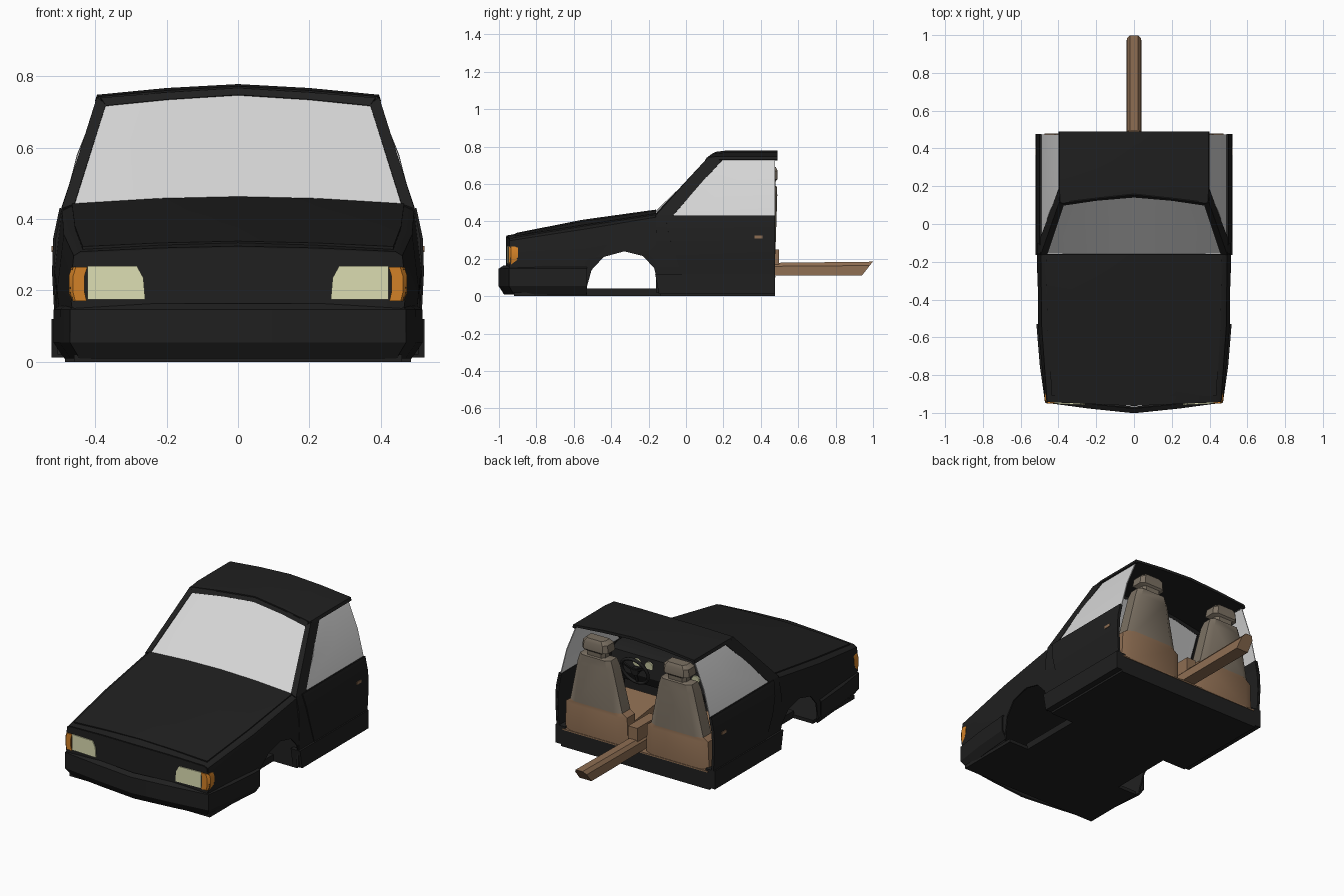
import bpy, bmesh, math
from mathutils import Matrix

if "Cube" in bpy.data.objects:
    bpy.data.objects.remove(bpy.data.objects["Cube"])


def material(name, r, g, b):
    m = bpy.data.materials.new(name)
    m.diffuse_color = (r, g, b, 1)
    m.use_nodes = True
    m.node_tree.nodes["Principled BSDF"].inputs["Base Color"].default_value = m.diffuse_color
    return m


BLACK = material("black paint", 0.014, 0.014, 0.014)
GLASS = material("pale glass", 0.68, 0.68, 0.68)
CREAM = material("cream lamp", 0.72, 0.73, 0.45)
ORANGE = material("orange lamp", 0.65, 0.22, 0.02)
BROWN = material("brown trim", 0.27, 0.155, 0.085)
TAUPE = material("taupe fabric", 0.20, 0.165, 0.125)


def build(name, verts, faces, mat, mirror=False, thick=0, cutter=None):
    """Mesh object, optionally mirrored, thickened and cut, then shaded."""
    me = bpy.data.meshes.new(name)
    me.from_pydata(verts, [], faces)
    bm = bmesh.new()
    bm.from_mesh(me)
    bmesh.ops.remove_doubles(bm, verts=bm.verts, dist=0.0005)
    bmesh.ops.recalc_face_normals(bm, faces=bm.faces)
    bm.to_mesh(me)
    bm.free()
    ob = bpy.data.objects.new(name, me)
    bpy.context.collection.objects.link(ob)
    me.materials.append(mat)
    bpy.ops.object.select_all(action='DESELECT')
    ob.select_set(True)
    bpy.context.view_layer.objects.active = ob
    if mirror:
        ob.modifiers.new("mirror", 'MIRROR')
    if thick:
        s = ob.modifiers.new("thickness", 'SOLIDIFY')
        s.thickness, s.offset = thick, 0
    if cutter:
        b = ob.modifiers.new("arch", 'BOOLEAN')
        b.object, b.operation, b.solver = cutter, 'DIFFERENCE', 'EXACT'
    for m in list(ob.modifiers):
        bpy.ops.object.modifier_apply(modifier=m.name)
    bpy.ops.object.shade_smooth_by_angle(angle=math.radians(32))
    return ob


def loft(name, rows, mat, closed=False, **kw):
    """Skin rows of equal length; closed rows are capped into a solid."""
    n = len(rows[0])
    verts = [p for r in rows for p in r]
    faces = [(i * n + j, i * n + (j + 1) % n, (i + 1) * n + (j + 1) % n, (i + 1) * n + j)
             for i in range(len(rows) - 1) for j in range(n if closed else n - 1)]
    if closed:
        faces += [tuple(range(n)), tuple(range(len(verts) - n, len(verts)))]
    return build(name, verts, faces, mat, **kw)


def prism(name, profile, x0, x1, mat, **kw):
    """Extrude a (y, z) profile along x."""
    return loft(name, [[(x, y, z) for y, z in profile] for x in (x0, x1)], mat, True, **kw)


def box(name, x0, x1, y0, y1, z0, z1, mat, **kw):
    return prism(name, [(y0, z0), (y1, z0), (y1, z1), (y0, z1)], x0, x1, mat, **kw)


# wheel arch cutter
cutter = prism("arch_cutter", [(-.535, -.05), (-.53, .05), (-.505, .14), (-.44, .21), (-.33, .24),
                               (-.23, .215), (-.17, .15), (-.145, .05), (-.14, -.05)], -.7, .7, BLACK)
cutter.hide_render = True

# fenders, nose and hood base
stations = [(-.94, [(.455, .10), (.467, .2), (.457, .295), (.44, .305), (.22, .315), (0, .32)]),
            (-.55, [(.485, .02), (.503, .2), (.485, .355), (.457, .37), (.22, .39), (0, .398)]),
            (-.16, [(.50, .02), (.51, .25), (.49, .42), (.465, .432), (.22, .447), (0, .452)])]
rows = [[(x, y - (.02 * (1 - x / .46) if y < -.9 else 0), z) for x, z in pts] for y, pts in stations]
loft("front_body", rows, BLACK, mirror=True, thick=.008, cutter=cutter)
nose = rows[0] + [(0, -.96, .10)]
build("nose_panel", nose, [tuple(range(len(nose)))], BLACK, mirror=True, thick=.006)

# raised hood panel
hood = [[(x, y, z + .006) for x, z in pts[3:]] for y, pts in
        [(-.91, [0, 0, 0, (.435, .312), (.22, .322), (0, .327)]), stations[1], stations[2]]]
loft("hood", hood, BLACK, mirror=True, thick=.01)

# wrap-around bumper
path = [(.515, -.53), (.497, -.75), (.47, -.945), (.24, -.975), (0, -1.0)]
levels = [(.012, .06), (.055, .004), (.145, .004), (.16, .05)]
loft("bumper", [[(x * (1 - k), -.5 + (y + .5) * (1 - k), z) for x, y in path] for z, k in levels],
     BLACK, mirror=True, thick=.008, cutter=cutter)

# floor in three steps, narrow between the wheels
box("front_floor", -.46, .46, -.92, -.53, 0, .02, BLACK)
box("middle_floor", -.33, .33, -.54, -.13, 0, .04, BLACK)
box("cabin_floor", -.485, .485, -.14, .475, 0, .10, BLACK)
box("carpet", -.475, .475, -.10, .478, .10, .108, BROWN)
box("bulkhead", -.485, .485, -.14, -.12, .02, .425, BLACK)

# sills, side panels and doors
prism("sill", [(-.145, .012), (.475, .012), (.475, .12), (-.165, .12)], .46, .522, BLACK, mirror=True)
side = [(.02, .50), (.25, .51), (.345, .505), (.43, .488)]
loft("side_panel", [[(x, y, z) for z, x in side] for y in (-.16, .475)], BLACK, mirror=True, thick=.012)
seam = [(.12, .504, -.02), (.25, .511, -.07), (.345, .508, -.095), (.43, .490, -.11)]
loft("door", [[(x + .005, y, z) for z, x, y in seam], [(x + .005, .477, z) for z, x, y in seam]],
     BLACK, mirror=True, thick=.01)
box("door_handle", .505, .522, .365, .41, .308, .325, BROWN, mirror=True)

# roof, header and window pillars
roof = [[(.39, .115, .725), (.385, .115, .737), (.2, .138, .752), (0, .16, .764)],
        [(.393, .19, .728), (.39, .19, .742), (.2, .20, .759), (0, .21, .77)],
        [(.393, .49, .728), (.39, .49, .742), (.2, .49, .759), (0, .49, .77)]]
loft("roof", roof, BLACK, mirror=True, thick=.016)
loft("roof_header", [[(.385, .115, .737), (.2, .138, .752), (0, .16, .764)],
                     [(.37, .103, .715), (.2, .128, .732), (0, .145, .745)]], BLACK, mirror=True, thick=.012)
loft("windscreen_pillar", [[(.458, -.155, .438), (.49, -.16, .425), (.488, -.07, .43)],
                           [(.37, .108, .718), (.39, .118, .737), (.39, .195, .728)]],
     BLACK, mirror=True, thick=.014)

# glass
loft("windscreen", [[(.46, -.155, .438), (.23, -.157, .449), (0, -.16, .455)],
                    [(.37, .105, .718), (.2, .13, .735), (0, .148, .748)]], GLASS, mirror=True, thick=.005)
loft("side_window", [[(.487, -.07, .43), (.487, .2, .43), (.487, .475, .43)],
                     [(.447, .06, .58), (.449, .26, .58), (.449, .475, .58)],
                     [(.388, .19, .73), (.388, .33, .73), (.388, .475, .73)]], GLASS, mirror=True, thick=.005)

# headlights and corner indicators
lamp = [(.26, .175), (.422, .175), (.422, .268), (.283, .268), (.265, .235)]
loft("headlight", [[(x, -.96 + .0435 * x + d, z) for x, z in lamp] for d in (-.009, .002)],
     CREAM, True, mirror=True)
corner = [(.43, -.95), (.462, -.95), (.474, -.935), (.474, -.898), (.43, -.898)]
loft("indicator", [[(x - k, y, z) for x, y in corner]
                   for z, k in ((.17, .006), (.195, 0), (.24, 0), (.266, .008))], ORANGE, True, mirror=True)

# transmission tunnel with slanted end, and hand brake console
beam = [(-.04, .11), (-.038, .155), (-.022, .172), (.022, .172), (.038, .155), (.04, .11)]
loft("tunnel", [[(x, -.1, z) for x, z in beam],
                [(x, .94 + (z - .11) * .95, z + (z - .11) * .2) for x, z in beam]], BROWN, True)
box("console", -.03, .03, .30, .498, .15, .25, BROWN)

# seats: backrest and headrest as one tapered loft, plus cushion
shape = [(.108, .205, .38, .475), (.27, .20, .385, .478), (.29, .17, .385, .480), (.54, .115, .40, .488),
         (.585, .10, .41, .486), (.59, .06, .42, .478), (.615, .06, .42, .480), (.625, .085, .405, .490),
         (.67, .08, .41, .490), (.69, .06, .42, .48)]
back = []
for z, w, y0, y1 in shape:
    c = .25 * w
    back.append([(.265 + sx, y, z) for sx, y in ((-w, y0), (w, y0), (w, y1 - .02), (w - c, y1),
                                                 (c - w, y1), (-w, y1 - .02))])
seat = loft("seat_back", back, BROWN, True, mirror=True)
seat.data.materials.append(TAUPE)
for p in seat.data.polygons:
    p.material_index = int(p.center.z > .285)
prism("seat_cushion", [(.06, .108), (.40, .108), (.40, .21), (.10, .25), (.06, .22)], .08, .45, BROWN, mirror=True)

# dashboard with dials
prism("dashboard", [(-.13, .22), (0, .24), (.03, .30), (.015, .41), (-.04, .432), (-.13, .432)], -.475, .475, BLACK)


def disc(name, x, y, z, r, depth, mat):
    bpy.ops.mesh.primitive_cylinder_add(vertices=16, radius=r, depth=depth, location=(x, y, z),
                                        rotation=(math.radians(82), 0, 0))
    ob = bpy.context.object
    ob.name = name
    ob.data.materials.append(mat)


for i, x in enumerate((.225, .305, -.08)):
    disc("dial_%d" % (i + 1), x, .022, .37, .025, .008, CREAM)

# steering wheel
tilt = math.radians(70)
bpy.ops.mesh.primitive_torus_add(major_radius=.085, minor_radius=.009, major_segments=24, minor_segments=8,
                                 location=(.265, .10, .36), rotation=(tilt, 0, 0))
wheel = bpy.context.object
wheel.name = "steering_wheel"
wheel.data.materials.append(BLACK)
bpy.ops.object.shade_smooth()
disc("wheel_hub", .265, .095, .358, .025, .02, BLACK)
disc("steering_column", .265, .05, .35, .012, .1, BLACK)
for i in range(3):
    spoke = box("wheel_spoke_%d" % (i + 1), 0, .085, -.008, .008, -.004, .004, BLACK)
    spoke.matrix_world = (Matrix.Translation((.265, .10, .36)) @ Matrix.Rotation(tilt, 4, 'X')
                          @ Matrix.Rotation(math.radians(-90 + 120 * i), 4, 'Z'))

bpy.data.objects.remove(cutter)
